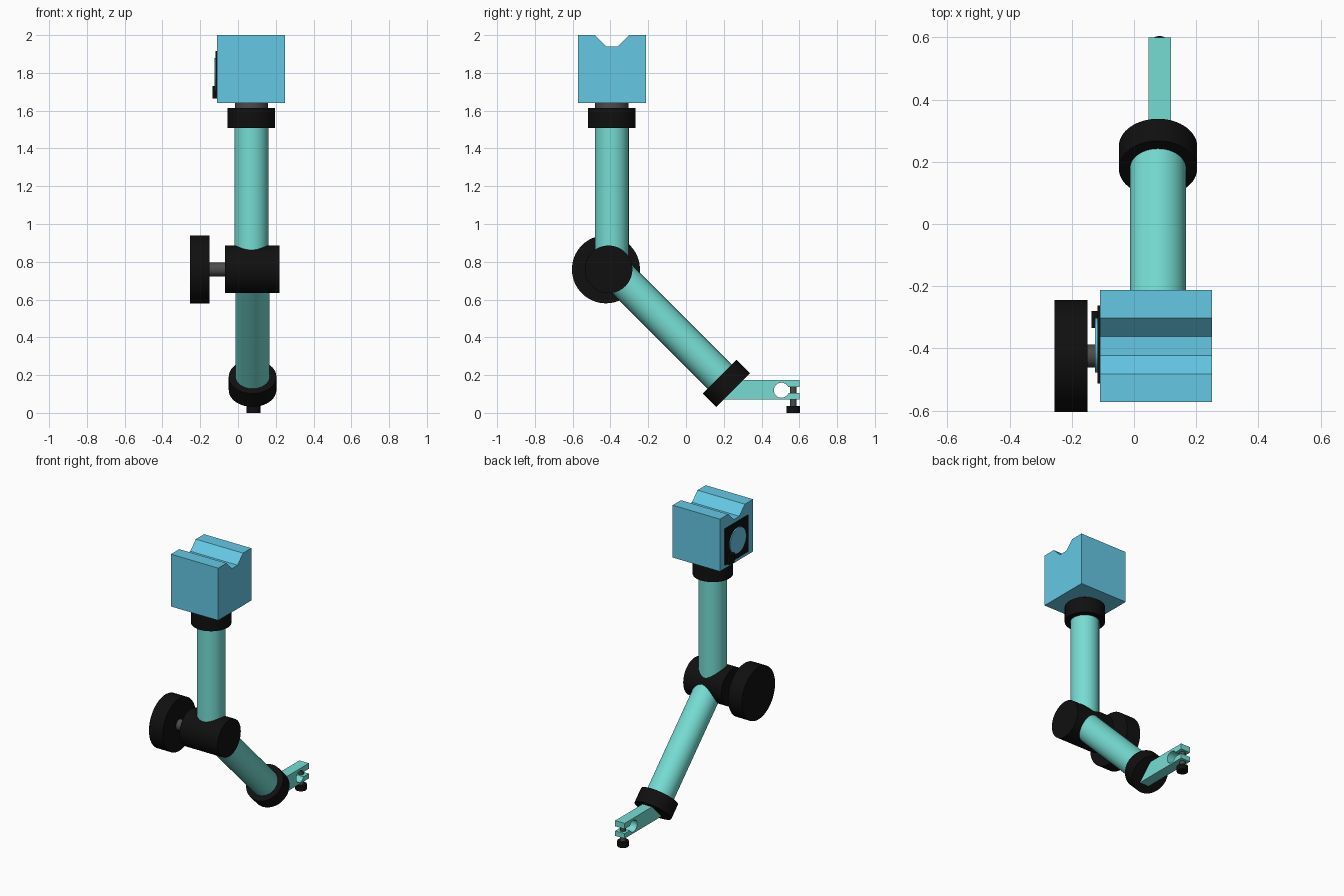
import bpy, bmesh, math
from mathutils import Vector

if "Cube" in bpy.data.objects:
    bpy.data.objects.remove(bpy.data.objects["Cube"])


def material(name, rgb):
    m = bpy.data.materials.new(name)
    m.diffuse_color = (*rgb, 1)
    m.use_nodes = True
    m.node_tree.nodes["Principled BSDF"].inputs["Base Color"].default_value = m.diffuse_color
    return m


BLACK = material("black", (0.005, 0.005, 0.005))
TEAL = material("teal", (0.18, 0.72, 0.65))
BLUE = material("blue", (0.13, 0.58, 0.78))
STEEL = material("dark_steel", (0.07, 0.07, 0.07))


def rod(name, start, end, radius, mat, sides=64):
    """Cylinder between two points."""
    a, b = Vector(start), Vector(end)
    bpy.ops.mesh.primitive_cylinder_add(
        vertices=sides, radius=radius, depth=(b - a).length, location=(a + b) / 2,
        rotation=(b - a).to_track_quat('Z', 'Y').to_euler())
    ob = bpy.context.object
    ob.name = name
    ob.data.materials.append(mat)
    bpy.ops.object.shade_smooth_by_angle(angle=math.radians(30))
    return ob


def side_profile(name, outline, x0, x1, mat):
    """Extrude a (y, z) outline along x."""
    bm = bmesh.new()
    face = bm.faces.new([bm.verts.new((x0, y, z)) for y, z in outline])
    ext = bmesh.ops.extrude_face_region(bm, geom=[face])["geom"]
    moved = [v for v in ext if isinstance(v, bmesh.types.BMVert)]
    bmesh.ops.translate(bm, verts=moved, vec=(x1 - x0, 0, 0))
    bmesh.ops.recalc_face_normals(bm, faces=bm.faces)
    me = bpy.data.meshes.new(name)
    bm.to_mesh(me)
    bm.free()
    me.materials.append(mat)
    ob = bpy.data.objects.new(name, me)
    bpy.context.collection.objects.link(ob)
    return ob


# Magnetic block with a flat-bottomed V groove
side_profile("magnet_block", [
    (-0.572, 1.64), (-0.212, 1.64), (-0.212, 2.0), (-0.302, 2.0),
    (-0.362, 1.94), (-0.422, 1.94), (-0.482, 2.0), (-0.572, 2.0)], -0.11, 0.25, BLUE)

# Switch plate, dial and stop on the left face of the block
def rect(y0, y1, z0, z1):
    return [(y0, z0), (y1, z0), (y1, z1), (y0, z1)]

side_profile("switch_plate", rect(-0.512, -0.262, 1.665, 1.915), -0.118, -0.108, BLACK)
rod("switch_dial", (-0.11, -0.39, 1.79), (-0.125, -0.39, 1.79), 0.088, BLUE)
side_profile("switch_stop", rect(-0.335, -0.28, 1.665, 1.73), -0.136, -0.11, BLACK)

# Upper arm
UX, UY = 0.071, -0.393
rod("upper_neck", (UX, UY, 1.58), (UX, UY, 1.645), 0.088, STEEL)
rod("upper_collar", (UX, UY, 1.508), (UX, UY, 1.615), 0.126, BLACK)
rod("upper_arm", (UX, UY, 0.76), (UX, UY, 1.52), 0.09, TEAL)

# Elbow joint with its clamping wheel
rod("elbow_joint", (-0.07, -0.41, 0.76), (0.22, -0.41, 0.76), 0.126, BLACK)
rod("elbow_shaft", (-0.16, -0.424, 0.76), (-0.06, -0.424, 0.76), 0.037, STEEL)
rod("elbow_wheel", (-0.255, -0.424, 0.76), (-0.15, -0.424, 0.76), 0.18, BLACK)

# Lower arm at 45 degrees
LX = 0.077
end = Vector((LX, 0.249, 0.121))
down = Vector((0, 1, -1)).normalized()
rod("lower_collar", end - down * 0.1, end, 0.126, BLACK)
rod("lower_arm", end - down * 0.9, end - down * 0.08, 0.09, TEAL)

# Clamp bar: keyhole outline, cut at 45 degrees against the collar
HY, HZ, HR, GAP = 0.505, 0.12, 0.04, 0.016
a0 = math.asin(GAP / HR)
steps = 32
keyhole = []
for i in range(steps + 1):
    a = a0 + (2 * math.pi - 2 * a0) * i / steps
    keyhole.append((HY + HR * math.cos(a), HZ + HR * math.sin(a)))
side_profile("clamp_bar",
             [(0.193, 0.07), (0.298, 0.175), (0.6, 0.175), (0.6, HZ + GAP)] + keyhole
             + [(0.6, HZ - GAP), (0.6, 0.07)], 0.047, 0.119, TEAL)

# Clamp screw and its thumb knob
rod("clamp_screw", (0.082, 0.568, 0.02), (0.082, 0.568, 0.15), 0.018, STEEL, 32)
rod("clamp_knob", (0.082, 0.568, 0), (0.082, 0.568, 0.036), 0.036, BLACK, 32)
